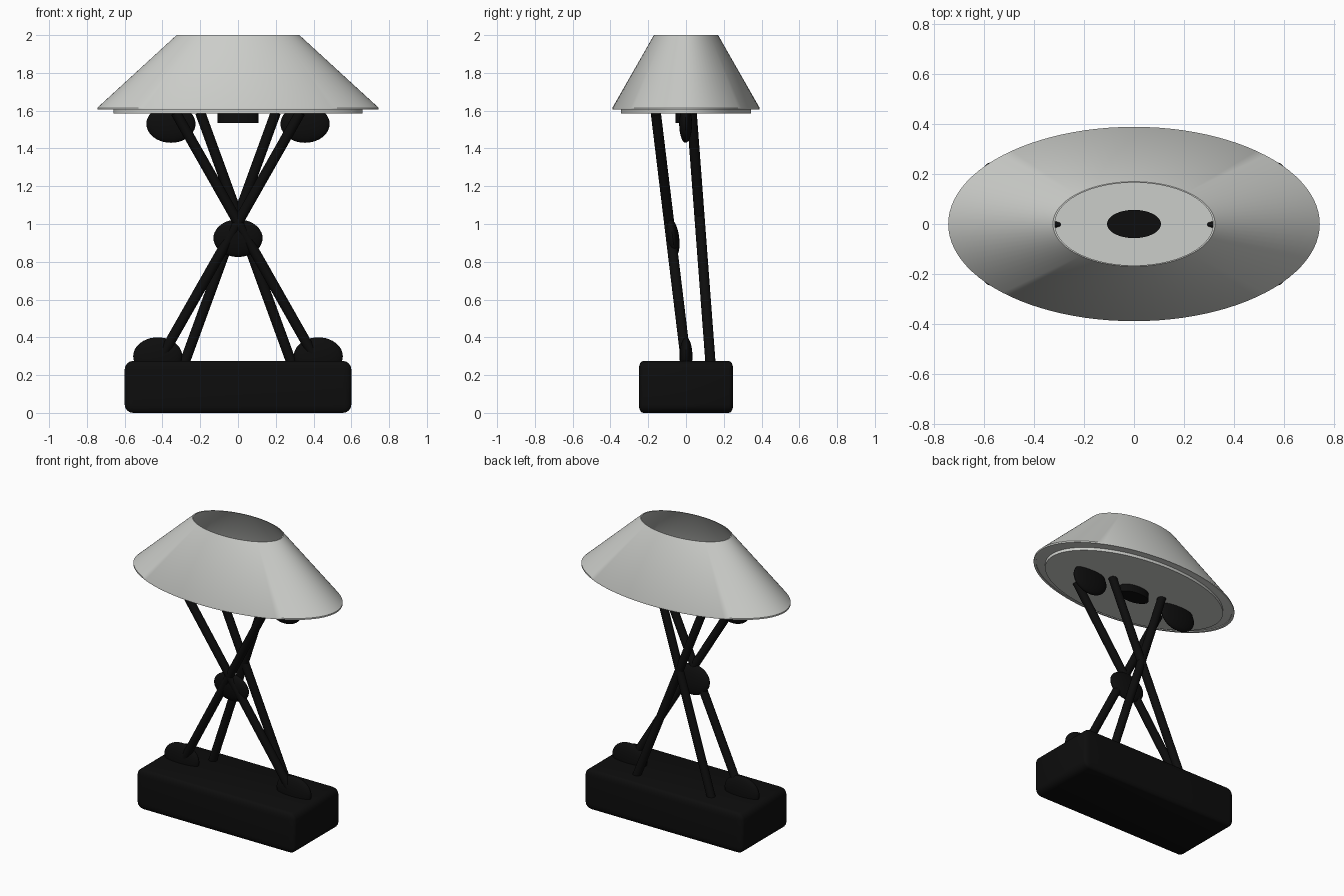
import bpy, bmesh, math
from mathutils import Vector, Matrix

cube = bpy.data.objects.get("Cube")
if cube:
    bpy.data.objects.remove(cube, do_unlink=True)

FLAT = 0.523  # depth of every oval relative to its width


def material(name, rgb):
    m = bpy.data.materials.new(name)
    m.use_nodes = True
    m.diffuse_color = (*rgb, 1)
    m.node_tree.nodes["Principled BSDF"].inputs["Base Color"].default_value = (*rgb, 1)
    return m


black = material("matte black", (0.004, 0.004, 0.004))
grey = material("pale grey", (0.6, 0.61, 0.585))


def finish(name, bm, mat, angle=35):
    bmesh.ops.recalc_face_normals(bm, faces=bm.faces)
    mesh = bpy.data.meshes.new(name)
    bm.to_mesh(mesh)
    bm.free()
    mesh.materials.append(mat)
    ob = bpy.data.objects.new(name, mesh)
    bpy.context.collection.objects.link(ob)
    bpy.ops.object.select_all(action="DESELECT")
    ob.select_set(True)
    bpy.context.view_layer.objects.active = ob
    bpy.ops.object.shade_smooth_by_angle(angle=math.radians(angle))
    return ob


def lathe(name, profile, mat, closed=False):
    """Spin (radius, z) points round z, then flatten the depth."""
    bm = bmesh.new()
    verts = [bm.verts.new((r, 0, z)) for r, z in profile]
    pairs = list(zip(verts, verts[1:]))
    if closed:
        pairs.append((verts[-1], verts[0]))
    edges = [bm.edges.new(p) for p in pairs]
    bmesh.ops.spin(bm, geom=verts + edges, cent=(0, 0, 0), axis=(0, 0, 1),
                   angle=math.tau, steps=96)
    bmesh.ops.remove_doubles(bm, verts=bm.verts, dist=0.0005)
    bmesh.ops.scale(bm, vec=(1, FLAT, 1), verts=bm.verts)
    return finish(name, bm, mat)


def rod(name, start, end, radius=0.027):
    a, b = Vector(start), Vector(end)
    d = b - a
    bm = bmesh.new()
    turn = d.to_track_quat("Z", "Y").to_matrix().to_4x4()
    bmesh.ops.create_cone(bm, cap_ends=True, segments=24, radius1=radius, radius2=radius,
                          depth=d.length, matrix=Matrix.Translation((a + b) / 2) @ turn)
    return finish(name, bm, black)


def joint(name, centre, tilt=0.0):
    bm = bmesh.new()
    m = (Matrix.Translation(centre) @ Matrix.Rotation(tilt, 4, "X")
         @ Matrix.Diagonal((0.13, 0.034, 0.1, 1)))
    bmesh.ops.create_uvsphere(bm, u_segments=32, v_segments=20, radius=1, matrix=m)
    return finish(name, bm, black)


# Base block with rounded edges
bm = bmesh.new()
bmesh.ops.create_cube(bm, size=1, matrix=Matrix.Translation((0, 0, 0.1375))
                      @ Matrix.Diagonal((1.2, 0.5 / FLAT, 0.275, 1)))
bmesh.ops.bevel(bm, geom=bm.edges[:], offset=0.045, segments=4, profile=0.5, affect="EDGES")
bmesh.ops.scale(bm, vec=(1, FLAT, 1), verts=bm.verts)
finish("base", bm, black)

# Crossed rods and their joints
for side, s in (("left", 1), ("right", -1)):
    rod(f"front_rod_{side}", (s * 0.42, 0, 0.27), (-s * 0.33, -0.16, 1.59))
    rod(f"back_rod_{side}", (s * 0.285, 0.13, 0.26), (-s * 0.2, 0.03, 1.59))
    joint(f"lower_joint_{side}", (s * 0.425, 0, 0.3))
    joint(f"upper_joint_{side}", (s * 0.355, -0.002, 1.53))
joint("centre_joint", (0, -0.07, 0.925), 0.12)

# Lamp shade: thin open shell
lathe("shade", [(0.745, 1.605), (0.745, 1.615), (0.325, 2.0), (0.317, 2.0),
                (0.725, 1.618), (0.725, 1.605)], grey, closed=True)

# Stepped plate closing the shade from below
lathe("shade_plate", [(0, 1.585), (0.66, 1.585), (0.66, 1.605), (0.728, 1.61),
                      (0.728, 1.617), (0, 1.617)], grey)

# Boss through the middle of the plate
lathe("centre_boss", [(0, 1.535), (0.108, 1.535), (0.108, 1.635), (0, 1.635)], black)
